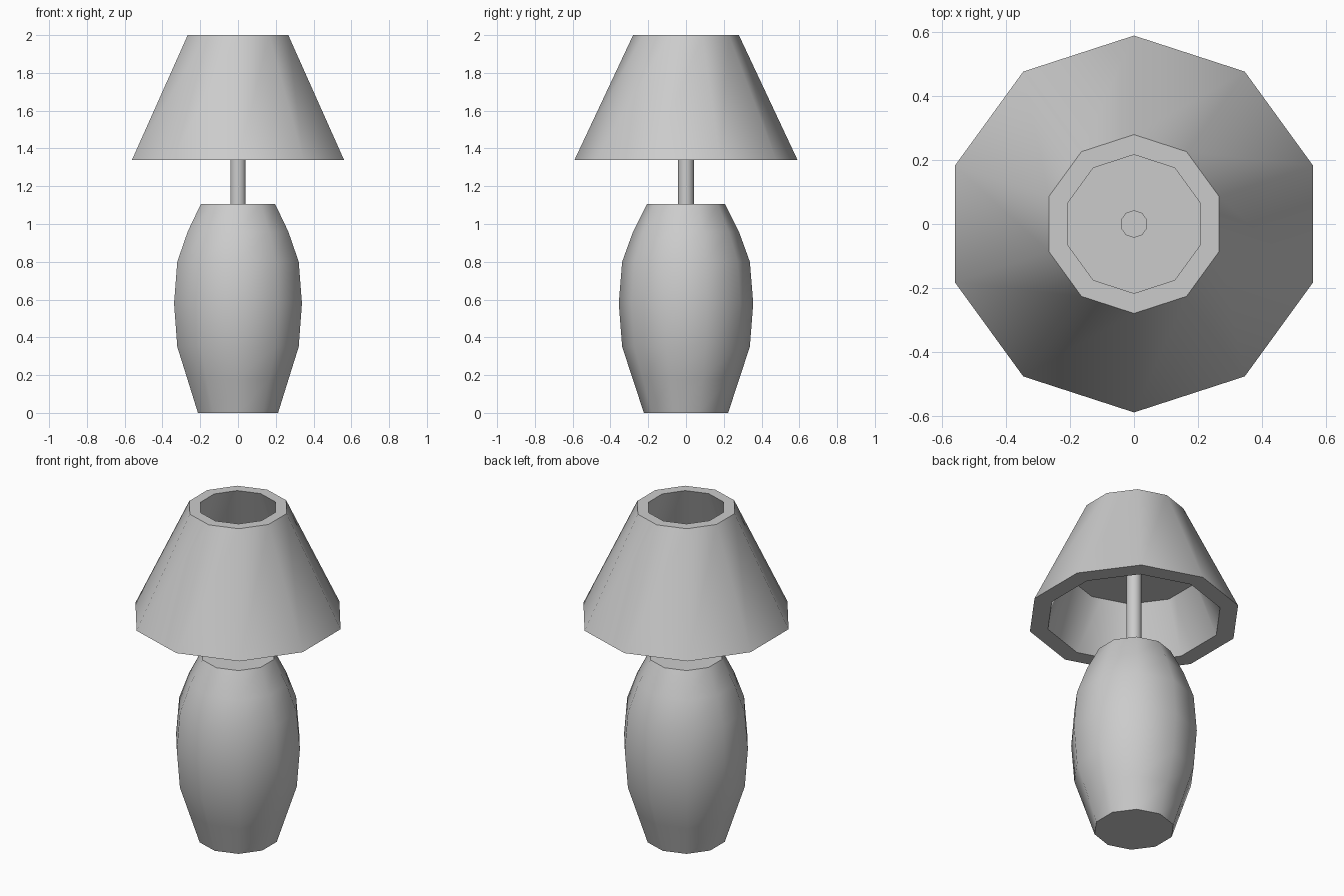
import bpy, bmesh, math

if "Cube" in bpy.data.objects:
    bpy.data.objects.remove(bpy.data.objects["Cube"])

SIDES = 10


def lathe(name, profile, closed=False):
    """Spin (radius, z) points into a ten-sided part with a corner on +y."""
    bm = bmesh.new()
    rings = []
    for r, z in profile:
        angles = [math.pi / 2 + 2 * math.pi * i / SIDES for i in range(SIDES)]
        rings.append([bm.verts.new((r * math.cos(a), r * math.sin(a), z)) for a in angles])
    pairs = list(zip(rings, rings[1:]))
    if closed:
        pairs.append((rings[-1], rings[0]))
    else:
        bm.faces.new(rings[0])
        bm.faces.new(rings[-1])
    for a, b in pairs:
        for i in range(SIDES):
            j = (i + 1) % SIDES
            bm.faces.new((a[i], a[j], b[j], b[i]))
    bmesh.ops.recalc_face_normals(bm, faces=bm.faces[:])
    mesh = bpy.data.meshes.new(name)
    bm.to_mesh(mesh)
    bm.free()
    obj = bpy.data.objects.new(name, mesh)
    bpy.context.collection.objects.link(obj)
    bpy.ops.object.select_all(action='DESELECT')
    obj.select_set(True)
    bpy.context.view_layer.objects.active = obj
    bpy.ops.object.shade_smooth_by_angle(angle=math.radians(40))
    return obj


# Rounded vase-like base
lathe("lamp_base", [(0.223, 0), (0.282, 0.18), (0.338, 0.35), (0.356, 0.58),
                    (0.338, 0.80), (0.28, 0.96), (0.207, 1.105)])

# Stem from the base up to the shade support
lathe("stem", [(0.043, 1.08), (0.043, 1.66)])

# Thick open shade
lathe("shade", [(0.59, 1.34), (0.28, 2.0), (0.217, 2.0), (0.488, 1.34)], closed=True)

# Disc inside the shade that joins it to the stem
lathe("shade_support", [(0.362, 1.64), (0.358, 1.65)])
